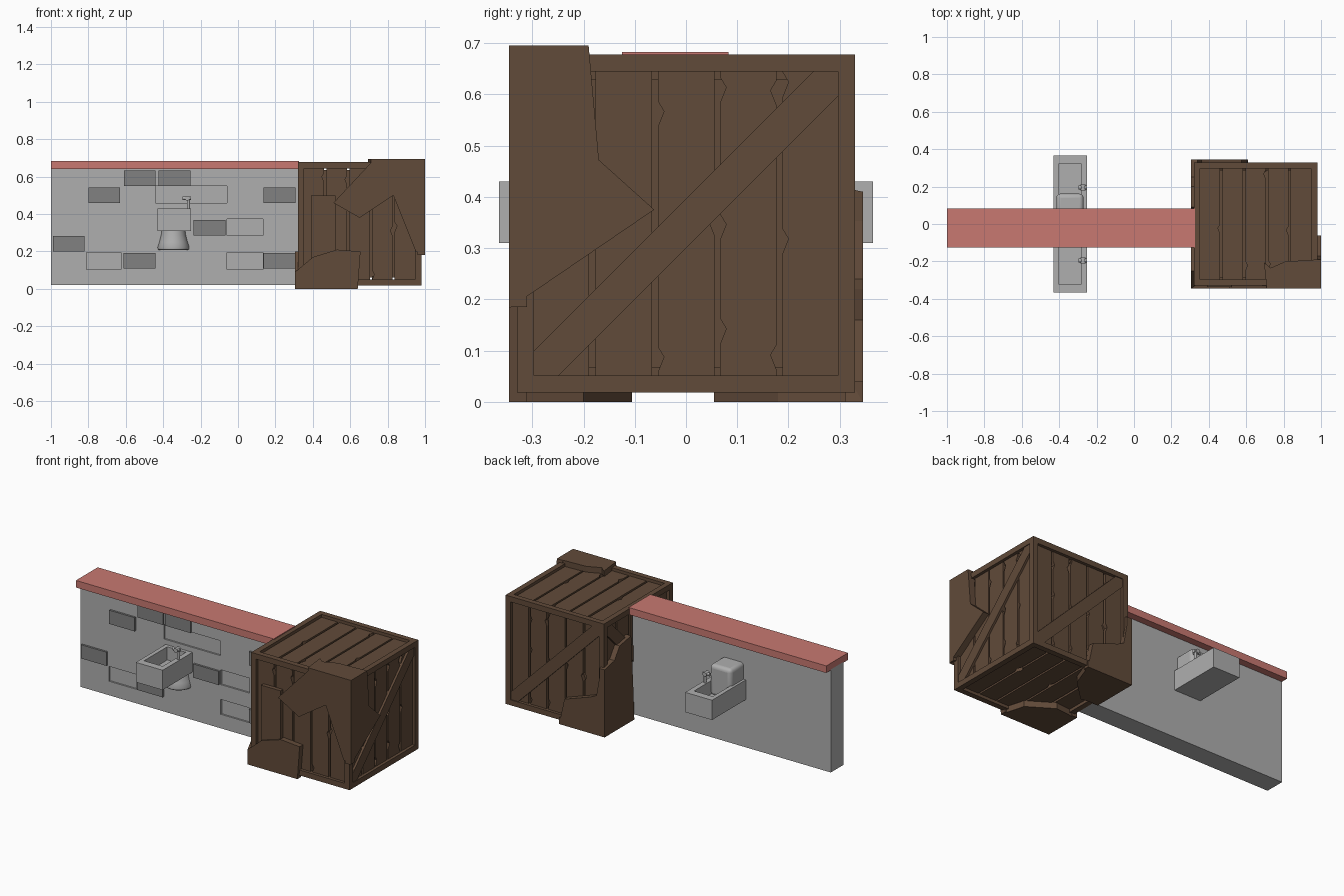
import bpy, bmesh, random
from mathutils import Vector, Matrix

random.seed(4)
old = bpy.data.objects.get("Cube")
if old:
    bpy.data.objects.remove(old, do_unlink=True)


def material(name, rgb):
    m = bpy.data.materials.new(name)
    m.use_nodes = True
    m.diffuse_color = (*rgb, 1)
    m.node_tree.nodes["Principled BSDF"].inputs["Base Color"].default_value = (*rgb, 1)
    return m


STONE = material("light grey stone", (0.43, 0.43, 0.43))
BRICK = material("dark grey brick", (0.22, 0.22, 0.22))
RED = material("salmon coping", (0.58, 0.19, 0.165))
WOOD = material("brown wood", (0.12, 0.069, 0.041))


def finish(name, bm, mat):
    bmesh.ops.recalc_face_normals(bm, faces=bm.faces)
    me = bpy.data.meshes.new(name)
    bm.to_mesh(me)
    bm.free()
    me.materials.append(mat)
    ob = bpy.data.objects.new(name, me)
    bpy.context.collection.objects.link(ob)
    return ob


def add_box(bm, lo, hi):
    lo, hi = Vector(lo), Vector(hi)
    m = Matrix.Translation((lo + hi) / 2) @ Matrix.Diagonal((*(hi - lo), 1))
    return bmesh.ops.create_cube(bm, size=1, matrix=m)


def box(name, lo, hi, mat):
    bm = bmesh.new()
    add_box(bm, lo, hi)
    return finish(name, bm, mat)


def add_plate(bm, pts, axis, d0, d1):
    """Extrude a 2D outline between two depths along an axis."""
    def place(p, d):
        c = list(p)
        c.insert(axis, d)
        return bm.verts.new(c)
    a = [place(p, d0) for p in pts]
    b = [place(p, d1) for p in pts]
    bm.faces.new(a)
    bm.faces.new(b[::-1])
    for i in range(len(pts)):
        j = (i + 1) % len(pts)
        bm.faces.new((a[i], a[j], b[j], b[i]))


def plate(name, pts, axis, d0, d1, mat=WOOD):
    bm = bmesh.new()
    add_plate(bm, pts, axis, d0, d1)
    return finish(name, bm, mat)


def activate(ob):
    bpy.ops.object.select_all(action='DESELECT')
    ob.select_set(True)
    bpy.context.view_layer.objects.active = ob


def smooth(ob):
    activate(ob)
    bpy.ops.object.shade_smooth_by_angle()


def carve(ob, boxes):
    """Cut boxes out of an object."""
    bm = bmesh.new()
    for lo, hi in boxes:
        add_box(bm, lo, hi)
    cutter = finish("cutter", bm, ob.data.materials[0])
    cutter.hide_render = True
    mod = ob.modifiers.new("carve", 'BOOLEAN')
    mod.operation, mod.object, mod.solver = 'DIFFERENCE', cutter, 'EXACT'
    activate(ob)
    bpy.ops.object.modifier_apply(modifier=mod.name)
    bpy.data.objects.remove(cutter, do_unlink=True)


# Wall with shallow brick recesses, raised bricks and coping
FRONT, BACK = -0.08, 0.04
wall = box("wall", (-1, FRONT, 0.02), (0.33, BACK, 0.645), STONE)
recesses = [(-0.81, -0.625, 0.105), (-0.44, -0.06, 0.46),
            (-0.06, 0.133, 0.285), (-0.06, 0.133, 0.105)]
carve(wall, [((a, FRONT - 0.05, z), (b, FRONT + 0.01, z + 0.09)) for a, b, z in recesses])
bricks = [(-0.8, 0.46), (-0.61, 0.55), (-0.425, 0.55), (0.137, 0.46),
          (-0.237, 0.285), (-0.99, 0.2), (-0.612, 0.11), (0.137, 0.11)]
bm = bmesh.new()
for x, z in bricks:
    add_box(bm, (x, FRONT - 0.012, z), (x + 0.17, FRONT + 0.02, z + 0.083))
finish("raised_bricks", bm, BRICK)
box("coping", (-1, -0.125, 0.64), (0.327, 0.083, 0.683), RED)

# Basins and taps on both sides of the wall
for side, s in (("front", -1), ("back", 1)):
    y0, y1 = sorted((s * 0.035, s * 0.365))
    basin = box(side + "_basin", (-0.43, y0, 0.31), (-0.25, y1, 0.43), STONE)
    y0, y1 = sorted((s * 0.10, s * 0.322))
    carve(basin, [((-0.405, y0, 0.35), (-0.28, y1, 0.5))])
    bm = bmesh.new()
    for at, axis, r, length in (((-0.265, s * 0.195, 0.455), 'Z', 0.008, 0.07),
                                ((-0.272, s * 0.195, 0.485), 'Y', 0.013, 0.032),
                                ((-0.275, s * 0.195, 0.485), 'X', 0.01, 0.045)):
        turn = {'Z': Matrix(), 'X': Matrix.Rotation(1.5708, 4, 'Y'),
                'Y': Matrix.Rotation(1.5708, 4, 'X')}[axis]
        bmesh.ops.create_cone(bm, cap_ends=True, segments=16, radius1=r, radius2=r,
                              depth=length, matrix=Matrix.Translation(at) @ turn)
    smooth(finish(side + "_tap", bm, STONE))

# Rounded cistern behind, flared bowl in front
tank = box("cistern", (-0.415, 0.02, 0.34), (-0.27, 0.162, 0.53), STONE)
bev = tank.modifiers.new("round", 'BEVEL')
bev.width, bev.segments = 0.022, 4
smooth(tank)
bm = bmesh.new()
rings = []
for r, z in ((0.06, 0.33), (0.066, 0.29), (0.076, 0.25), (0.085, 0.222), (0.083, 0.212), (0.076, 0.207)):
    m = Matrix.Translation((-0.345, -0.075, z))
    rings.append(bmesh.ops.create_circle(bm, segments=32, radius=r, matrix=m)["verts"])
for a, b in zip(rings, rings[1:]):
    for i in range(32):
        j = (i + 1) % 32
        bm.faces.new((a[i], a[j], b[j], b[i]))
bm.faces.new(rings[0])
bm.faces.new(rings[-1])
smooth(finish("bowl", bm, STONE))

# Crate core and the twelve frame beams
C, H, W = Vector((0.65, 0, 0.348)), 0.33, 0.033
core = Vector((0.288,) * 3)
box("crate_core", C - core, C + core, WOOD)
bm = bmesh.new()
for axis in range(3):
    for s in (-1, 1):
        for t in (-1, 1):
            mid, half = [s * (H - W / 2), t * (H - W / 2)], [W / 2, W / 2]
            mid.insert(axis, 0)
            half.insert(axis, H)
            add_box(bm, C + Vector(mid) - Vector(half), C + Vector(mid) + Vector(half))
finish("crate_frame", bm, WOOD)


# Planks with chipped edges on all six faces, braces on the sides
def chips(u, inward):
    """Chip one plank edge at a few random heights, listed bottom to top."""
    pts = []
    for v in (-0.25, 0.0, 0.25):
        if random.random() < 0.4:
            v += random.uniform(-0.04, 0.04)
            pts += [(u, v - 0.025), (u + inward * 0.012, v + 0.005), (u, v + 0.025)]
    return pts


PITCH, GAP, IN = 0.1215, 0.011, 0.298
for axis, word in enumerate(("side", "end", "level")):
    centre = [C[i] for i in range(3) if i != axis]
    for s in (-1, 1):
        bm = bmesh.new()
        for k in range(5):
            a = -IN + (k * PITCH if k else -0.002)
            b = a + PITCH - GAP if k < 4 else IN + 0.002
            left = chips(a, 1) if k else []
            right = chips(b, -1) if k < 4 else []
            pts = [(a, -0.3), (b, -0.3), *right, (b, 0.3), (a, 0.3), *left[::-1]]
            add_plate(bm, [(centre[0] + u, centre[1] + v) for u, v in pts],
                      axis, C[axis] + s * 0.28, C[axis] + s * 0.312)
        tag = word + ("_right" if s < 0 else "_left")
        finish("planks_" + tag, bm, WOOD)
        if axis == 0 or (axis == 1 and s == 1):
            f = 1 if axis == 0 else -1
            brace = [(-IN, -IN), (-0.25, -IN), (IN, 0.25), (IN, IN), (0.25, IN), (-IN, -0.25)]
            plate("brace_" + tag, [(centre[0] + f * u, centre[1] + v) for u, v in brace],
                  axis, C[axis] + s * 0.29, C[axis] + s * 0.325)

# Jagged patches wrapped round three crate corners
XL, XR, YF, YB, ZB, ZT = 0.305, 1.0, -0.345, 0.345, 0.0, 0.695
plate("upper_patch_front", [(0.73, ZT), (XR, ZT), (XR, 0.185), (0.95, 0.2), (0.83, 0.5),
                            (0.65, 0.38), (0.51, 0.46)], 1, YF, -0.31)
plate("upper_patch_side", [(YF, ZT), (-0.19, ZT), (-0.17, 0.472), (-0.062, 0.375),
                           (YF, 0.182)], 0, 0.96, XR)
plate("upper_patch_top", [(XR, YF), (XR, -0.19), (0.81, -0.2), (0.73, -0.235),
                          (0.695, -0.205), (0.71, YF)], 2, 0.66, ZT)
plate("front_board", [(0.39, 0.15), (0.52, 0.15), (0.52, 0.5), (0.39, 0.5)], 1, -0.336, -0.31)
plate("front_low_patch", [(XL, ZB), (0.64, ZB), (0.655, 0.2), (0.53, 0.21), (0.4, 0.17),
                          (XL, 0.09)], 1, YF, -0.31)
plate("front_low_patch_side", [(YF, ZB), (YF, 0.09), (-0.25, 0.2), (-0.2, 0.16),
                               (-0.12, 0.14), (-0.11, ZB)], 0, XL, 0.34)
plate("front_low_patch_base", [(XL, YF), (0.64, YF), (0.6, -0.2), (0.45, -0.105),
                               (XL, -0.12)], 2, ZB, 0.04)
plate("back_low_patch", [(XL, ZB), (0.61, ZB), (0.575, 0.16), (0.4, 0.22), (0.36, 0.24),
                         (0.33, 0.41), (XL, 0.41)], 1, 0.31, YB)
plate("back_low_patch_side", [(YB, ZB), (YB, 0.41), (0.25, 0.43), (0.2, 0.5), (0.09, 0.52),
                              (0.07, 0.2), (0.06, ZB)], 0, XL, 0.34)
plate("back_low_patch_base", [(XL, YB), (0.61, YB), (0.55, 0.18), (0.42, 0.055),
                              (XL, 0.07)], 2, ZB, 0.04)
